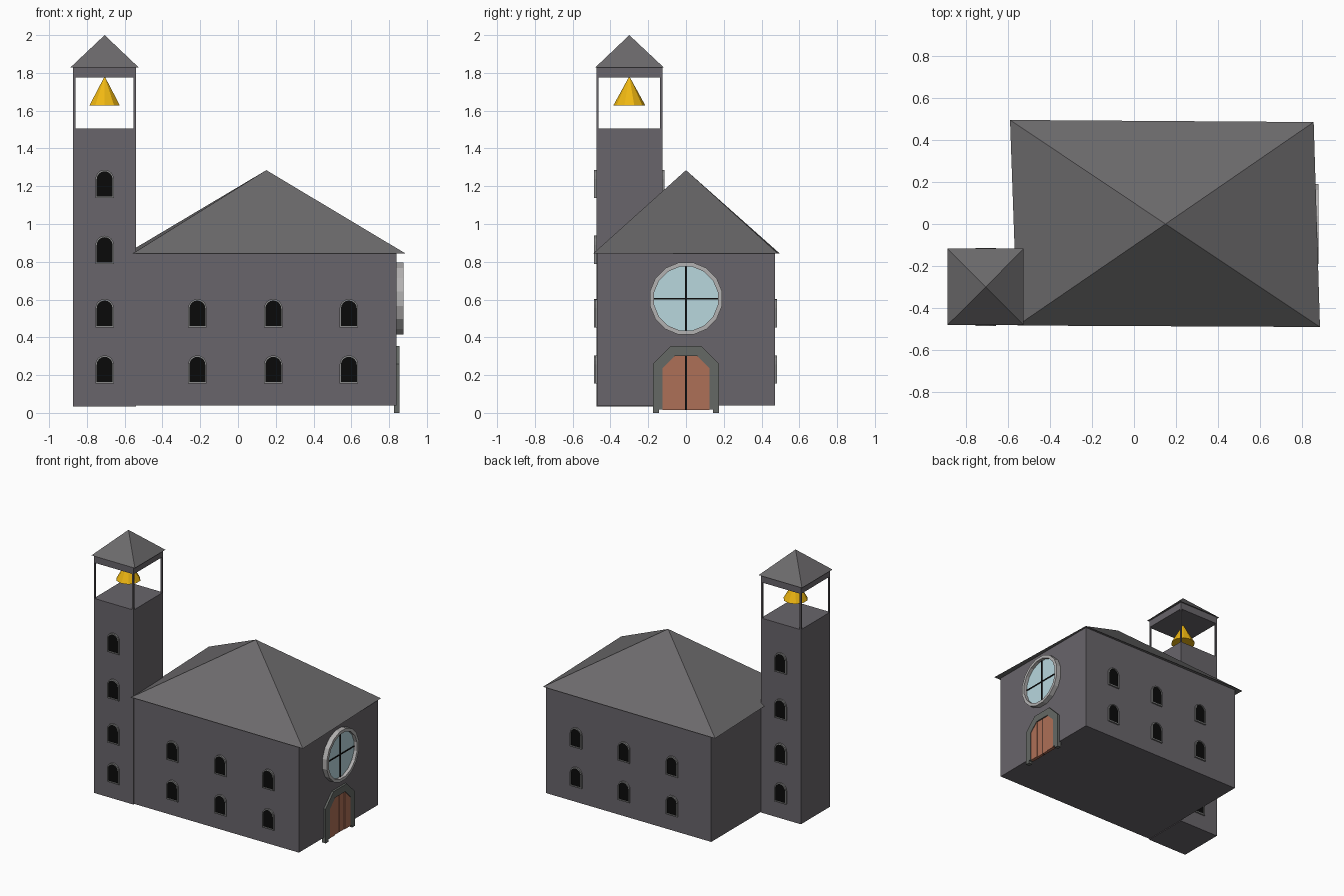
import bpy, bmesh, math
from mathutils import Vector

if "Cube" in bpy.data.objects:
    bpy.data.objects.remove(bpy.data.objects["Cube"])


def material(name, rgb):
    m = bpy.data.materials.new(name)
    m.diffuse_color = (*rgb, 1)
    m.use_nodes = True
    m.node_tree.nodes["Principled BSDF"].inputs["Base Color"].default_value = m.diffuse_color
    return m


STONE = material("stone", (0.14, 0.13, 0.145))
ROOF = material("roof_slate", (0.15, 0.145, 0.15))
TRIM = material("window_trim", (0.25, 0.25, 0.25))
LIGHT = material("light_trim", (0.45, 0.44, 0.44))
PORTAL = material("portal_stone", (0.13, 0.14, 0.13))
BLACK = material("dark", (0.003, 0.003, 0.003))
GLASS = material("glass", (0.48, 0.68, 0.73))
WOOD = material("wood", (0.42, 0.16, 0.095))
GOLD = material("gold", (0.87, 0.48, 0.006))


def finish(name, bm, mat):
    bmesh.ops.recalc_face_normals(bm, faces=bm.faces[:])
    me = bpy.data.meshes.new(name)
    bm.to_mesh(me)
    bm.free()
    me.materials.append(mat)
    ob = bpy.data.objects.new(name, me)
    bpy.context.collection.objects.link(ob)
    return ob


def box(name, lo, hi, mat):
    bm = bmesh.new()
    bmesh.ops.create_cube(bm, size=1)
    for v in bm.verts:
        v.co = Vector([(a + b) / 2 + c * (b - a) for a, b, c in zip(lo, hi, v.co)])
    return finish(name, bm, mat)


def pyramid(name, base, z, apex, mat):
    bm = bmesh.new()
    vs = [bm.verts.new((x, y, z)) for x, y in base]
    top = bm.verts.new(apex)
    bm.faces.new(vs)
    for i in range(len(vs)):
        bm.faces.new((vs[i], vs[(i + 1) % len(vs)], top))
    return finish(name, bm, mat)


def place(axis, u, d, v):
    return (u, d, v) if axis == 'Y' else (d, u, v)


def prism(name, outline, axis, d0, d1, mat):
    bm = bmesh.new()
    a, b = [[bm.verts.new(place(axis, u, d, v)) for u, v in outline] for d in (d0, d1)]
    bm.faces.new(a)
    bm.faces.new(b)
    n = len(outline)
    for i in range(n):
        j = (i + 1) % n
        bm.faces.new((a[i], a[j], b[j], b[i]))
    return finish(name, bm, mat)


def ring(name, outer, inner, axis, d0, d1, mat):
    bm = bmesh.new()
    loops = [[bm.verts.new(place(axis, u, d, v)) for u, v in pts]
             for pts, d in ((outer, d0), (outer, d1), (inner, d1), (inner, d0))]
    n = len(outer)
    for k in range(4):
        a, b = loops[k], loops[(k + 1) % 4]
        for i in range(n):
            j = (i + 1) % n
            bm.faces.new((a[i], a[j], b[j], b[i]))
    return finish(name, bm, mat)


def arch(x, z0, z1, w):
    spring = z1 - w
    return [(x - w, z0), (x + w, z0)] + [
        (x + w * math.cos(math.pi * i / 8), spring + w * math.sin(math.pi * i / 8)) for i in range(9)]


def circle(r, cz, n=16):
    return [(r * math.cos(math.tau * (i + .5) / n), cz + r * math.sin(math.tau * (i + .5) / n)) for i in range(n)]


# Nave with its slightly skewed pyramid roof
box("nave", (-0.54, -0.472, 0.04), (0.84, 0.47, 0.845), STONE)
pyramid("nave_roof", [(-0.555, -0.483), (0.885, -0.49), (0.855, 0.485), (-0.59, 0.495)],
        0.845, (0.15, 0, 1.285), ROOF)

# Bell tower: shaft, corner posts, ceiling beam slab and roof
X0, X1, Y0, Y1 = -0.873, -0.54, -0.475, -0.125
P = 0.012
box("tower", (X0, Y0, 0.035), (X1, Y1, 1.505), STONE)
for x in (X0, X1 - P):
    for y in (Y0, Y1 - P):
        box("belfry_post", (x, y, 1.505), (x + P, y + P, 1.775), STONE)
box("belfry_ceiling", (X0, Y0, 1.775), (X1, Y1, 1.83), STONE)
pyramid("tower_roof", [(-0.888, -0.481), (-0.525, -0.481), (-0.525, -0.117), (-0.888, -0.117)],
        1.828, (-0.706, -0.3, 2.0), ROOF)

# Bell
pyramid("bell", [(-0.706 + 0.085 * math.sin(math.tau * i / 10), -0.3 + 0.085 * math.cos(math.tau * i / 10))
                 for i in range(10)], 1.627, (-0.706, -0.3, 1.782), GOLD)


# Arched windows on the front and back of nave and tower
def window(x, z, wall, out):
    top = z + 0.15
    outer = arch(x, z, top, 0.049)
    inner = arch(x, z + 0.008, top - 0.008, 0.042)
    ring("window_frame", outer, inner, 'Y', wall - out * 0.01, wall + out * 0.011, TRIM)
    prism("window_pane", inner, 'Y', wall - out * 0.01, wall + out * 0.004, BLACK)


for z in (0.155, 0.453):
    for x in (-0.215, 0.187, 0.587):
        window(x, z, -0.472, -1)
        window(x, z, 0.47, 1)
for z in (0.155, 0.453, 0.788, 1.137):
    window(-0.706, z, Y0, -1)
    window(-0.706, z, Y1, 1)

# Round window on the right end
CZ = 0.605
ring("round_window_frame", circle(0.195, CZ), circle(0.172, CZ), 'X', 0.82, 0.877, LIGHT)
prism("round_window_glass", circle(0.174, CZ), 'X', 0.82, 0.852, GLASS)
box("round_window_upright", (0.83, -0.004, CZ - 0.172), (0.857, 0.004, CZ + 0.172), BLACK)
box("round_window_crossbar", (0.83, -0.172, CZ - 0.004), (0.857, 0.172, CZ + 0.004), BLACK)

# Door surround with feet, and plank door
half_out = [(0.175, 0.0), (0.175, 0.26), (0.08, 0.355)]
half_in = [(0.06, 0.302), (0.125, 0.237), (0.125, 0.018), (0.142, 0.018), (0.142, 0.0)]
half = half_out + [(-u, v) for u, v in reversed(half_out)]
inside = [(-u, v) for u, v in reversed(half_in)] + half_in
prism("door_surround", half + inside, 'X', 0.825, 0.855, PORTAL)
box("door_seam", (0.826, -0.12, 0.018), (0.841, 0.12, 0.235), BLACK)
for s in (-1, 1):
    prism("door_inner_plank", [(s * u, v) for u, v in ((0.004, 0.016), (0.06, 0.016), (0.06, 0.302), (0.004, 0.302))],
          'X', 0.826, 0.846, WOOD)
    prism("door_outer_plank", [(s * u, v) for u, v in ((0.06, 0.016), (0.125, 0.016), (0.125, 0.237), (0.06, 0.302))],
          'X', 0.826, 0.851, WOOD)
box("door_split", (0.826, -0.004, 0.016), (0.843, 0.004, 0.302), BLACK)
